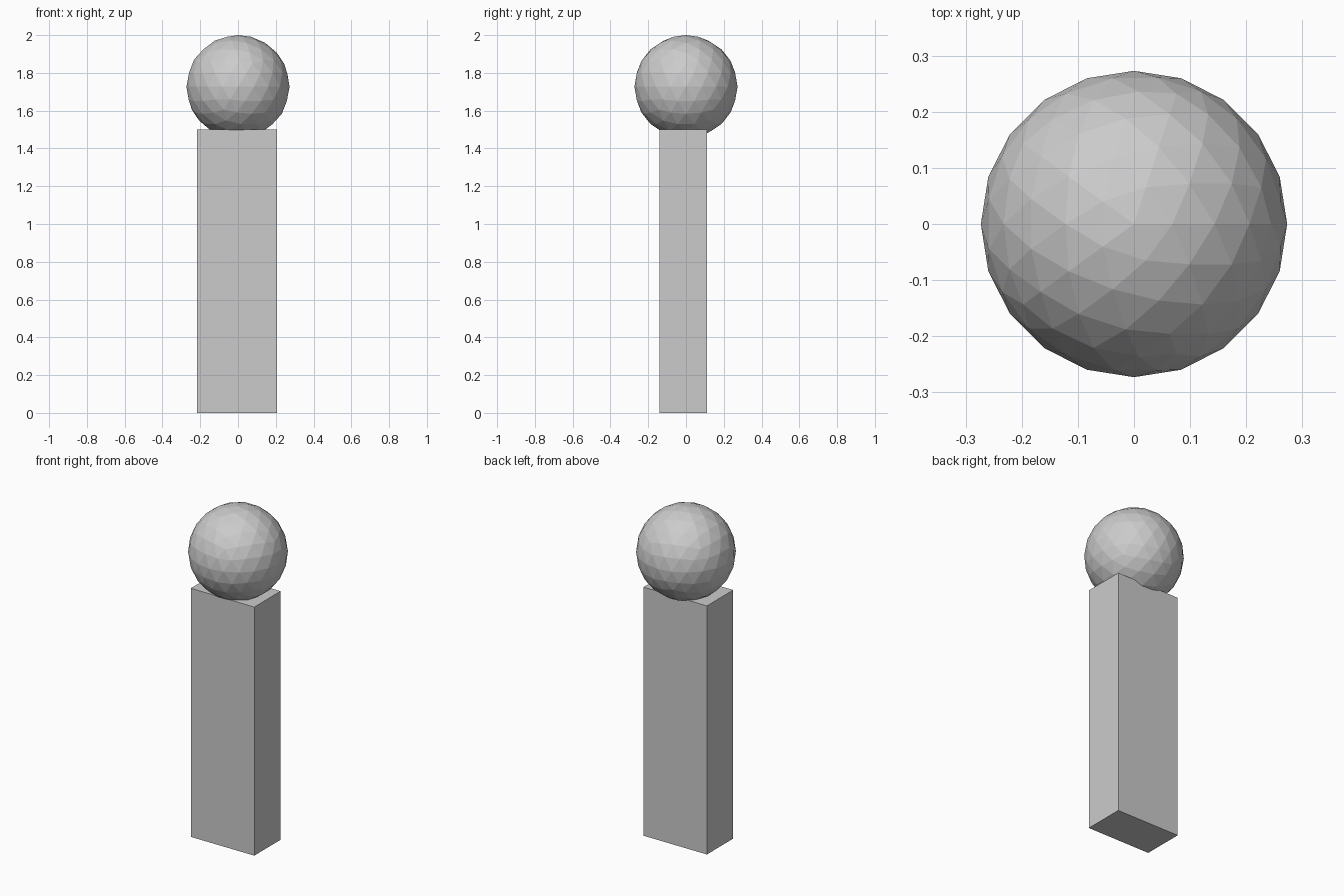
import bpy

if "Cube" in bpy.data.objects:
    bpy.data.objects.remove(bpy.data.objects["Cube"])

# Rectangular post, slightly off-centre under the ball
x0, x1 = -0.218, 0.206
y0, y1 = -0.139, 0.112
height = 1.5
bpy.ops.mesh.primitive_cube_add(size=1, location=((x0 + x1) / 2, (y0 + y1) / 2, height / 2))
post = bpy.context.object
post.name = "post"
post.scale = (x1 - x0, y1 - y0, height)
bpy.ops.object.transform_apply(location=False, rotation=False, scale=True)

# Faceted ball sunk a little into the post top
radius = 0.273
bpy.ops.mesh.primitive_ico_sphere_add(subdivisions=3, radius=radius, location=(0, 0, 2 - radius))
ball = bpy.context.object
ball.name = "ball"
bpy.ops.object.shade_flat()
